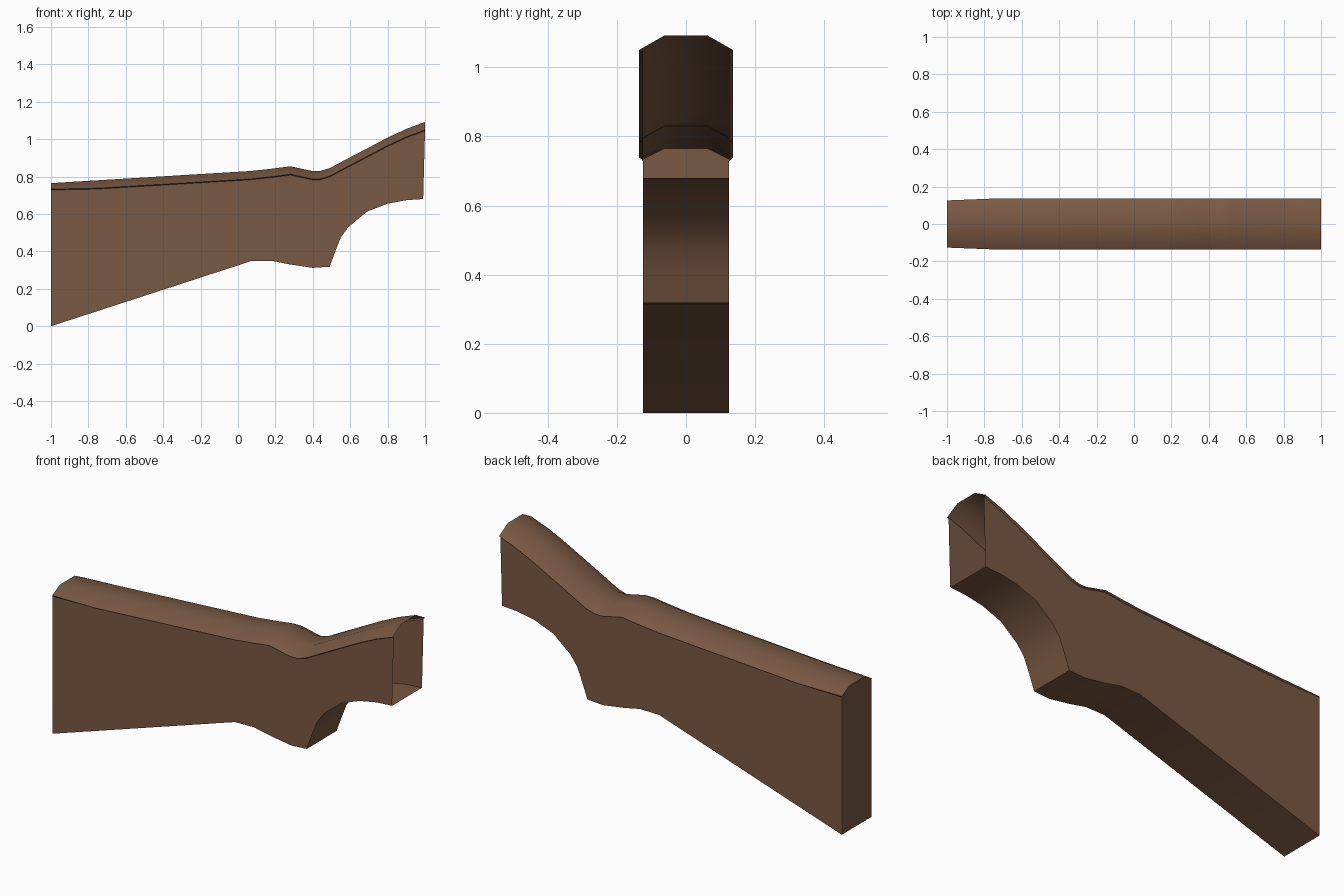
import bpy, bmesh, math

if "Cube" in bpy.data.objects:
    bpy.data.objects.remove(bpy.data.objects["Cube"])

# one walnut colour
wood = bpy.data.materials.new("walnut brown")
wood.diffuse_color = (0.19, 0.098, 0.055, 1)
wood.use_nodes = True
wood.node_tree.nodes["Principled BSDF"].inputs["Base Color"].default_value = wood.diffuse_color

# side-view profiles as (x, z)
BELLY = [(-1, 0), (0.07, 0.348), (0.18, 0.35), (0.28, 0.33), (0.4, 0.312), (0.49, 0.318),
         (0.52, 0.40), (0.55, 0.475), (0.59, 0.53), (0.69, 0.613), (0.8, 0.655),
         (0.9, 0.674), (1, 0.68)]
COMB = [(-1, 0.765), (0.07, 0.83), (0.18, 0.842), (0.28, 0.855), (0.4, 0.829), (0.44, 0.83),
        (0.49, 0.845), (0.59, 0.898), (0.8, 1.008), (0.9, 1.055), (1, 1.092)]
DROP = [(-1, 0.032), (-0.75, 0.042), (1, 0.042)]       # comb height above the shoulder line
WIDTH = [(-1, 0.126), (-0.75, 0.136), (1, 0.136)]      # half width of the comb
BODY = 0.125                                           # half width of the body


def at(profile, x):
    for (x0, z0), (x1, z1) in zip(profile, profile[1:]):
        if x <= x1:
            return z0 + (z1 - z0) * (x - x0) / (x1 - x0)
    return profile[-1][1]


# loft cross-sections along the stock; the muzzle-side end stays open
bm = bmesh.new()
rings = []
for x in sorted({p[0] for p in BELLY + COMB + DROP}):
    top = at(COMB, x)
    edge = top - at(DROP, x)
    w = at(WIDTH, x)
    low_x = x - 0.01 if x == 1 else x                  # open end leans slightly
    half = [(low_x, BODY, at(BELLY, x)), (x, BODY, edge - 0.005), (x, w, edge), (x, 0.062, top)]
    loop = half + [(px, -py, pz) for px, py, pz in reversed(half)]
    rings.append([bm.verts.new(p) for p in loop])

for a, b in zip(rings, rings[1:]):
    for i in range(len(a)):
        j = (i + 1) % len(a)
        bm.faces.new((a[i], a[j], b[j], b[i]))
bm.faces.new(rings[0])                                 # butt plate end
bmesh.ops.recalc_face_normals(bm, faces=bm.faces)

mesh = bpy.data.meshes.new("shoulder_stock")
bm.to_mesh(mesh)
bm.free()
mesh.materials.append(wood)
stock = bpy.data.objects.new("shoulder_stock", mesh)
bpy.context.collection.objects.link(stock)
bpy.context.view_layer.objects.active = stock
stock.select_set(True)
bpy.ops.object.shade_smooth_by_angle(angle=math.radians(30))
